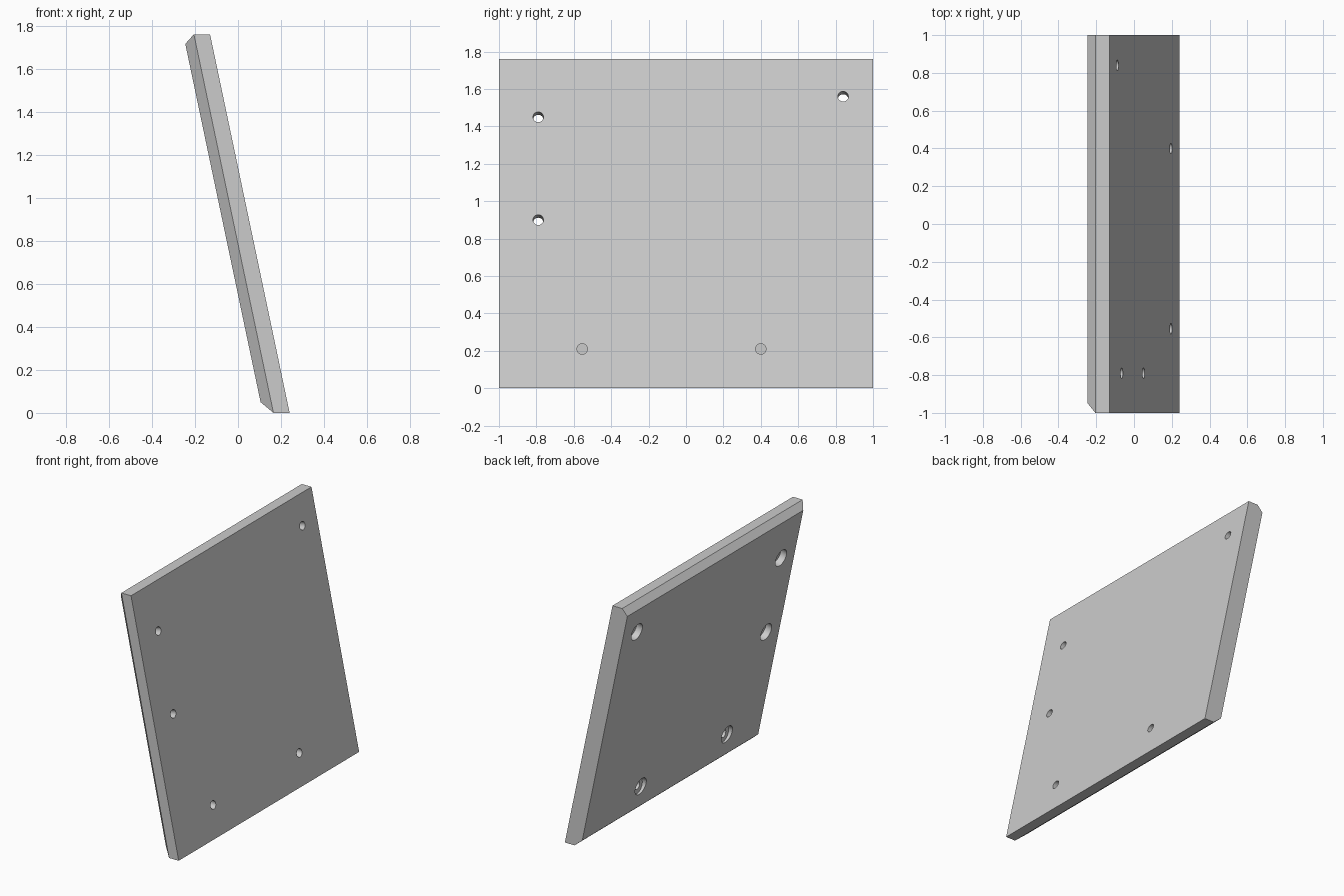
import bpy, bmesh
from mathutils import Vector

cube = bpy.data.objects.get("Cube")
if cube:
    bpy.data.objects.remove(cube, do_unlink=True)

grey = bpy.data.materials.new("plain_grey")
grey.use_nodes = True
colour = (0.6, 0.6, 0.6, 1)
grey.diffuse_color = colour
grey.node_tree.nodes["Principled BSDF"].inputs["Base Color"].default_value = colour


def make_object(name, bm):
    bmesh.ops.recalc_face_normals(bm, faces=bm.faces)
    mesh = bpy.data.meshes.new(name)
    bm.to_mesh(mesh)
    bm.free()
    mesh.materials.append(grey)
    obj = bpy.data.objects.new(name, mesh)
    bpy.context.collection.objects.link(obj)
    return obj


# Leaning panel: three rectangular loops, the last inset to form bevels
bm = bmesh.new()
loops = []
for bottom, top, front in (((0.24, 0), (-0.13, 1.76), -1),
                           ((0.165, 0), (-0.205, 1.76), -1),
                           ((0.105, 0.05), (-0.245, 1.715), -0.95)):
    corners = ((bottom, front), (bottom, 1), (top, 1), (top, front))
    loops.append([bm.verts.new((x, y, z)) for (x, z), y in corners])
for a, b in zip(loops, loops[1:]):
    for i in range(4):
        j = (i + 1) % 4
        bm.faces.new((a[i], a[j], b[j], b[i]))
bm.faces.new(loops[0])
bm.faces.new(loops[-1])
bmesh.ops.dissolve_limit(bm, angle_limit=0.002, verts=bm.verts, edges=bm.edges)
panel = make_object("leaning_panel", bm)

# Outward direction of the sloping outer side
slope = Vector((1.76, 0, 0.37)).normalized()
level = Vector((1, 0, 0))


def outer_point(y, z):
    return Vector((0.24 - 0.21 * z, y, z))


def drill(start, end, radius):
    """Cut a round hole between two points."""
    axis = end - start
    bm = bmesh.new()
    bmesh.ops.create_cone(bm, cap_ends=True, segments=32, radius1=radius,
                          radius2=radius, depth=axis.length)
    cutter = make_object("drill_cutter", bm)
    cutter.data.transform(axis.to_track_quat('Z', 'Y').to_matrix().to_4x4())
    cutter.location = (start + end) / 2
    cutter.hide_render = True
    mod = panel.modifiers.new("hole", 'BOOLEAN')
    mod.operation, mod.solver, mod.object = 'DIFFERENCE', 'EXACT', cutter
    bpy.context.view_layer.update()
    bpy.context.view_layer.objects.active = panel
    bpy.ops.object.modifier_apply(modifier=mod.name)
    bpy.data.objects.remove(cutter, do_unlink=True)


# Upper holes run square through the panel with a wide deep recess behind
for y, z in ((-0.79, 1.45), (-0.79, 0.9), (0.84, 1.56)):
    p = outer_point(y, z)
    drill(p - slope * 0.3, p - slope * 0.077, 0.06)
    drill(p - slope * 0.2, p + slope * 0.1, 0.028)

# Lower holes are level and blind, with a shallow recess behind
for y in (-0.555, 0.4):
    p = outer_point(y, 0.21)
    drill(p - level * 0.3, p - level * 0.095, 0.06)
    drill(p - level * 0.2, p - level * 0.06, 0.03)
    drill(p - level * 0.04, p + level * 0.1, 0.028)

# Smooth hole walls, crisp panel edges
bpy.ops.object.select_all(action='DESELECT')
panel.select_set(True)
bpy.context.view_layer.objects.active = panel
bpy.ops.object.shade_smooth_by_angle(angle=0.5)
